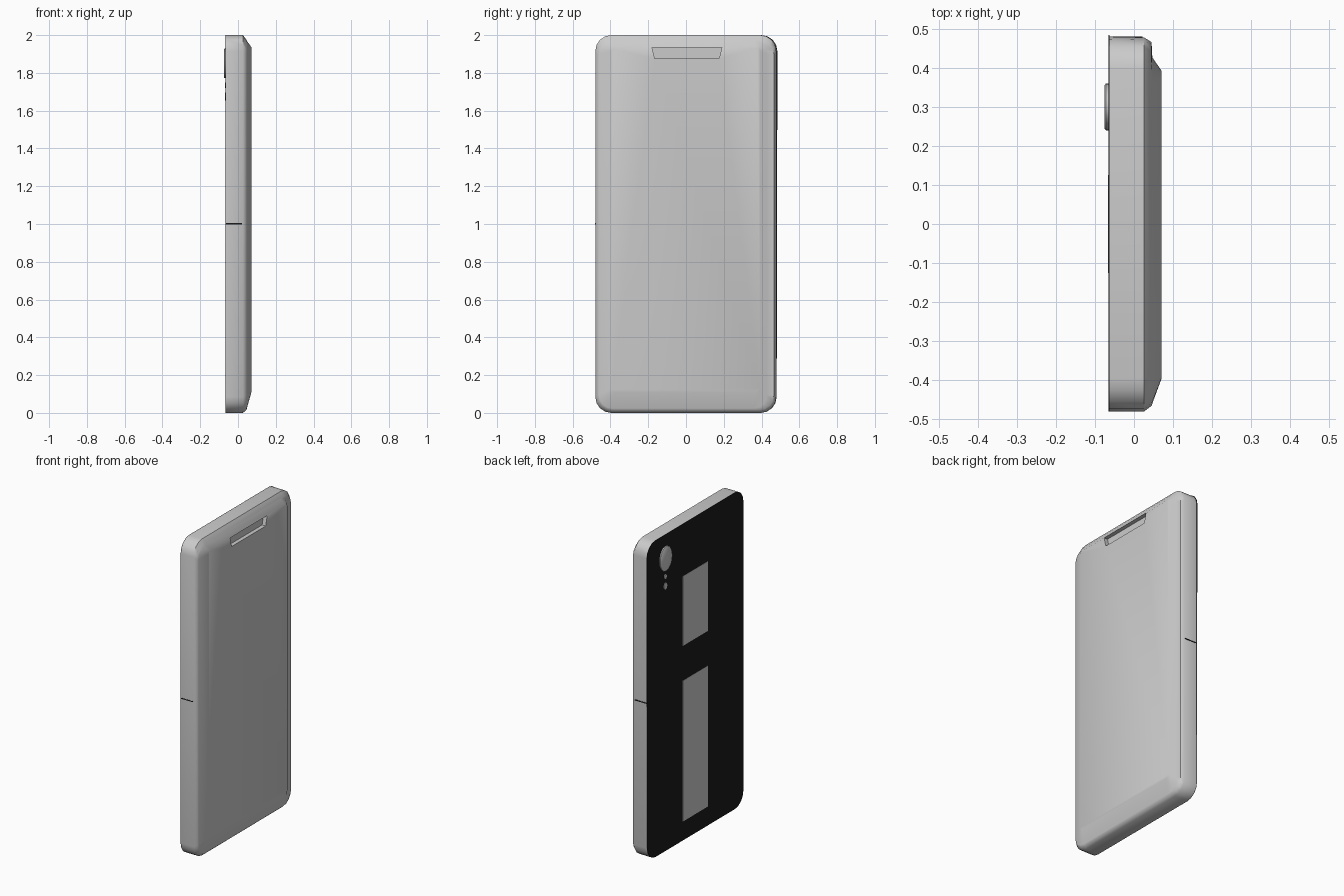
import bpy, bmesh, math

if "Cube" in bpy.data.objects:
    bpy.data.objects.remove(bpy.data.objects["Cube"])

def material(name, color):
    m = bpy.data.materials.new(name)
    m.diffuse_color = color
    m.use_nodes = True
    m.node_tree.nodes["Principled BSDF"].inputs["Base Color"].default_value = m.diffuse_color
    return m

black = material("black_glass", (0.01, 0.01, 0.01, 1))

def finish(name, bm, mat=None, angle=None):
    bmesh.ops.recalc_face_normals(bm, faces=bm.faces)
    me = bpy.data.meshes.new(name)
    bm.to_mesh(me)
    bm.free()
    ob = bpy.data.objects.new(name, me)
    bpy.context.collection.objects.link(ob)
    if mat:
        me.materials.append(mat)
    if angle:
        smooth(ob, angle)
    return ob

def smooth(ob, angle):
    bpy.ops.object.select_all(action='DESELECT')
    ob.select_set(True)
    bpy.context.view_layer.objects.active = ob
    bpy.ops.object.shade_smooth_by_angle(angle=math.radians(angle))

def outline(y0, y1, z0, z1, r, seg=4):
    # rounded rectangle in the y-z plane
    pts = []
    for cy, cz, a0 in ((y1 - r, z1 - r, 0), (y0 + r, z1 - r, 90),
                       (y0 + r, z0 + r, 180), (y1 - r, z0 + r, 270)):
        for i in range(seg + 1):
            a = math.radians(a0 + 90 * i / seg)
            pts.append((cy + r * math.cos(a), cz + r * math.sin(a)))
    return pts

def loft(rings):
    # rings: (x, y0, y1, z0, z1, corner radius)
    bm = bmesh.new()
    loops = [[bm.verts.new((x, y, z)) for y, z in outline(*rest)]
             for x, *rest in rings]
    for a, b in zip(loops, loops[1:]):
        n = len(a)
        for i in range(n):
            bm.faces.new((a[i], a[(i + 1) % n], b[(i + 1) % n], b[i]))
    bm.faces.new(loops[0])
    bm.faces.new(loops[-1])
    return bm

def box(name, x, y, z, mat=None):
    bm = bmesh.new()
    bmesh.ops.create_cube(bm, size=1)
    for v in bm.verts:
        for k, (lo, hi) in enumerate((x, y, z)):
            v.co[k] = hi if v.co[k] > 0 else lo
    return finish(name, bm, mat)

# Body shell, with a small step along one long edge of the front
body = finish("body", loft([
    (-0.063, -0.48, 0.48, 0.0, 2.0, 0.085),
    (0.026, -0.48, 0.478, 0.0, 2.0, 0.085),
    (0.045, -0.466, 0.466, 0.016, 1.975, 0.08),
    (0.047, -0.460, 0.427, 0.024, 1.970, 0.07),
    (0.071, -0.395, 0.392, 0.11, 1.935, 0.02)]))

# Earpiece slot: tapered recess cut into the front
bm = bmesh.new()
sec = [(-0.165, 1.875), (0.175, 1.875), (0.19, 1.935), (-0.18, 1.935)]
a, b = [[bm.verts.new((x, y, z)) for y, z in sec] for x in (0.046, 0.1)]
bm.faces.new(a)
bm.faces.new(b)
for i in range(4):
    j = (i + 1) % 4
    bm.faces.new((a[i], a[j], b[j], b[i]))
cutter = finish("slot_cutter", bm)
mod = body.modifiers.new("slot", 'BOOLEAN')
mod.object = cutter
mod.operation = 'DIFFERENCE'
mod.solver = 'EXACT'
bpy.context.view_layer.objects.active = body
bpy.ops.object.modifier_apply(modifier="slot")
bpy.data.objects.remove(cutter, do_unlink=True)
smooth(body, 45)

# Black back panel, its upper corner flaring slightly past the shell
bm = loft([(-0.065, -0.48, 0.48, 0.0, 2.0, 0.085),
           (-0.063, -0.48, 0.48, 0.0, 2.0, 0.085)])
for v in bm.verts:
    if v.co.y > 0.39 and v.co.z > 1.8:
        v.co.y += 0.004
finish("back_panel", bm, black)

# Two pale patches on the back
for name, z in (("upper_patch", (1.23, 1.67)), ("lower_patch", (0.12, 1.01))):
    box(name, (-0.066, -0.064), (-0.126, 0.126), z)

# Camera lens and the two dots below it
def disc(name, z, ry, rz, x0, x1):
    bm = bmesh.new()
    n = 32
    loops = []
    for x, s in ((x1, 1), (x0 + 0.003, 1), (x0, 0.94)):
        loops.append([bm.verts.new((x, 0.3 + s * ry * math.cos(math.tau * i / n),
                                    z + s * rz * math.sin(math.tau * i / n)))
                      for i in range(n)])
    for p, q in zip(loops, loops[1:]):
        for i in range(n):
            j = (i + 1) % n
            bm.faces.new((p[i], p[j], q[j], q[i]))
    bm.faces.new(loops[0])
    bm.faces.new(loops[-1])
    finish(name, bm, None, 40)

disc("camera_lens", 1.85, 0.06, 0.078, -0.075, -0.06)
disc("microphone_dot", 1.735, 0.013, 0.015, -0.068, -0.06)
disc("flash_dot", 1.675, 0.017, 0.022, -0.068, -0.06)

# Thin dark seam across each long side
for side, s in (("left", -1), ("right", 1)):
    box("seam_" + side, (-0.064, 0.022), sorted((s * 0.475, s * 0.481)), (0.998, 1.004), black)
